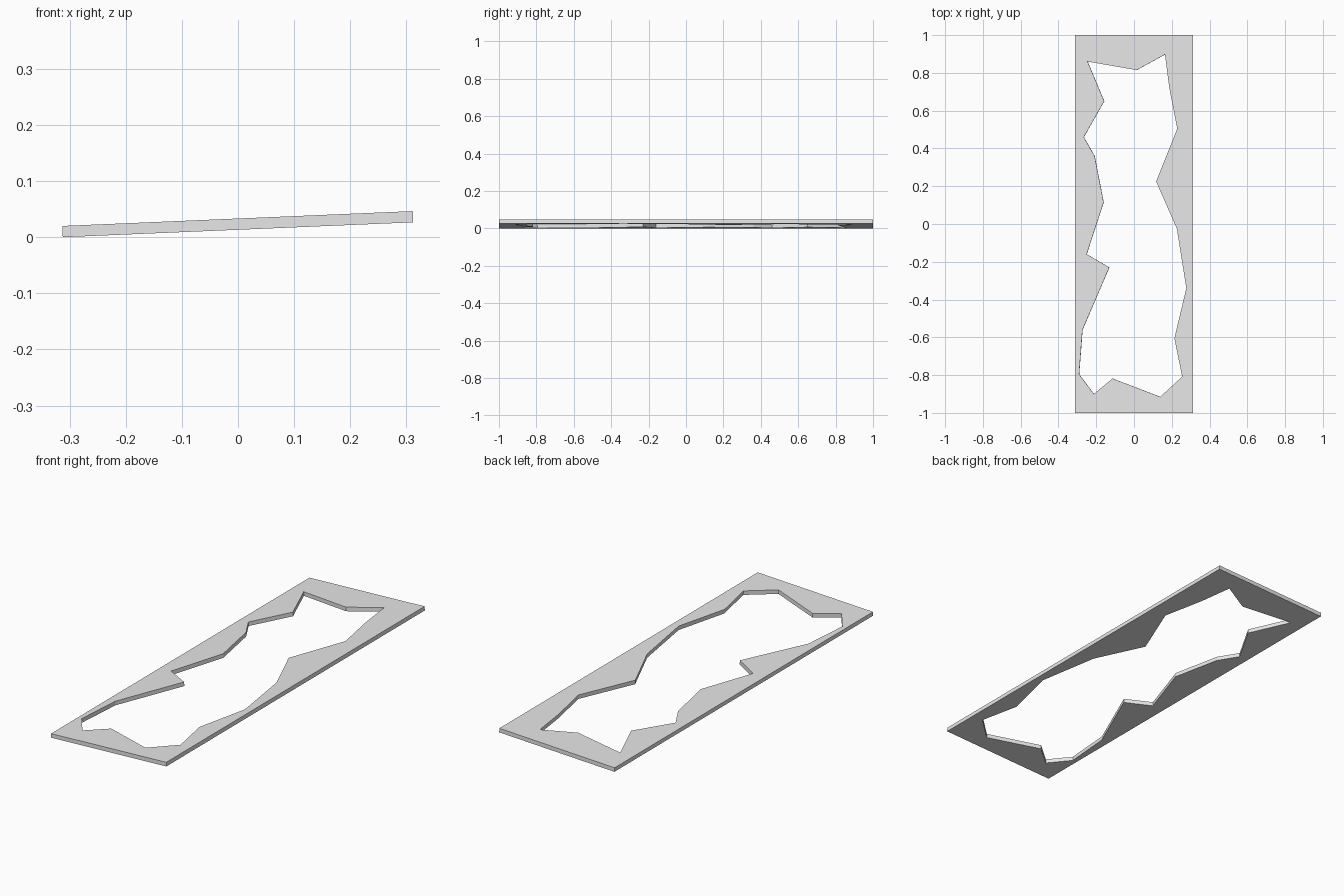
import bpy, bmesh, math
from mathutils import Matrix, Vector

cube = bpy.data.objects.get("Cube")
if cube:
    bpy.data.objects.remove(cube, do_unlink=True)

WIDTH, LENGTH, THICK = 0.625, 2.0, 0.02
RISE = 0.0265                       # height gained from one long side to the other

# Plain grey
grey = bpy.data.materials.new("grey")
grey.use_nodes = True
color = (0.8, 0.8, 0.8, 1)
grey.diffuse_color = color
grey.node_tree.nodes["Principled BSDF"].inputs["Base Color"].default_value = color

# Outline of the plate and of its jagged opening
outer = [(sx * WIDTH / 2, sy * LENGTH / 2) for sx, sy in ((-1, -1), (1, -1), (1, 1), (-1, 1))]
opening = [
    (-.245, .86), (.015, .815), (.165, .897), (.188, .72), (.23, .505), (.118, .225),
    (.228, -.025), (.278, -.34), (.215, -.605), (.256, -.808), (.14, -.915),
    (-.113, -.818), (-.212, -.9), (-.29, -.795), (-.272, -.56), (-.13, -.23),
    (-.25, -.16), (-.16, .115), (-.208, .36), (-.265, .46), (-.157, .65),
]


def add_loop(bm, points):
    verts = [bm.verts.new((x, y, 0)) for x, y in points]
    return [bm.edges.new((a, b)) for a, b in zip(verts, verts[1:] + verts[:1])]


# Fill between the two outlines, then give the plate its thickness
bm = bmesh.new()
edges = add_loop(bm, outer) + add_loop(bm, opening)
bmesh.ops.triangle_fill(bm, edges=edges, use_beauty=True, normal=Vector((0, 0, 1)))
extruded = bmesh.ops.extrude_face_region(bm, geom=bm.faces[:], use_keep_orig=True)
top = [g for g in extruded["geom"] if isinstance(g, bmesh.types.BMVert)]
bmesh.ops.translate(bm, verts=top, vec=(0, 0, THICK))
bmesh.ops.recalc_face_normals(bm, faces=bm.faces[:])

# Tilt the plate so one long side rests on the ground
bmesh.ops.transform(bm, verts=bm.verts[:],
                    matrix=Matrix.Rotation(-math.atan2(RISE, WIDTH), 4, 'Y'))
lowest = min(v.co.z for v in bm.verts)
bmesh.ops.translate(bm, verts=bm.verts[:], vec=(0, 0, -lowest))

mesh = bpy.data.meshes.new("jagged_frame")
bm.to_mesh(mesh)
bm.free()
mesh.materials.append(grey)
frame = bpy.data.objects.new("jagged_frame", mesh)
bpy.context.collection.objects.link(frame)
